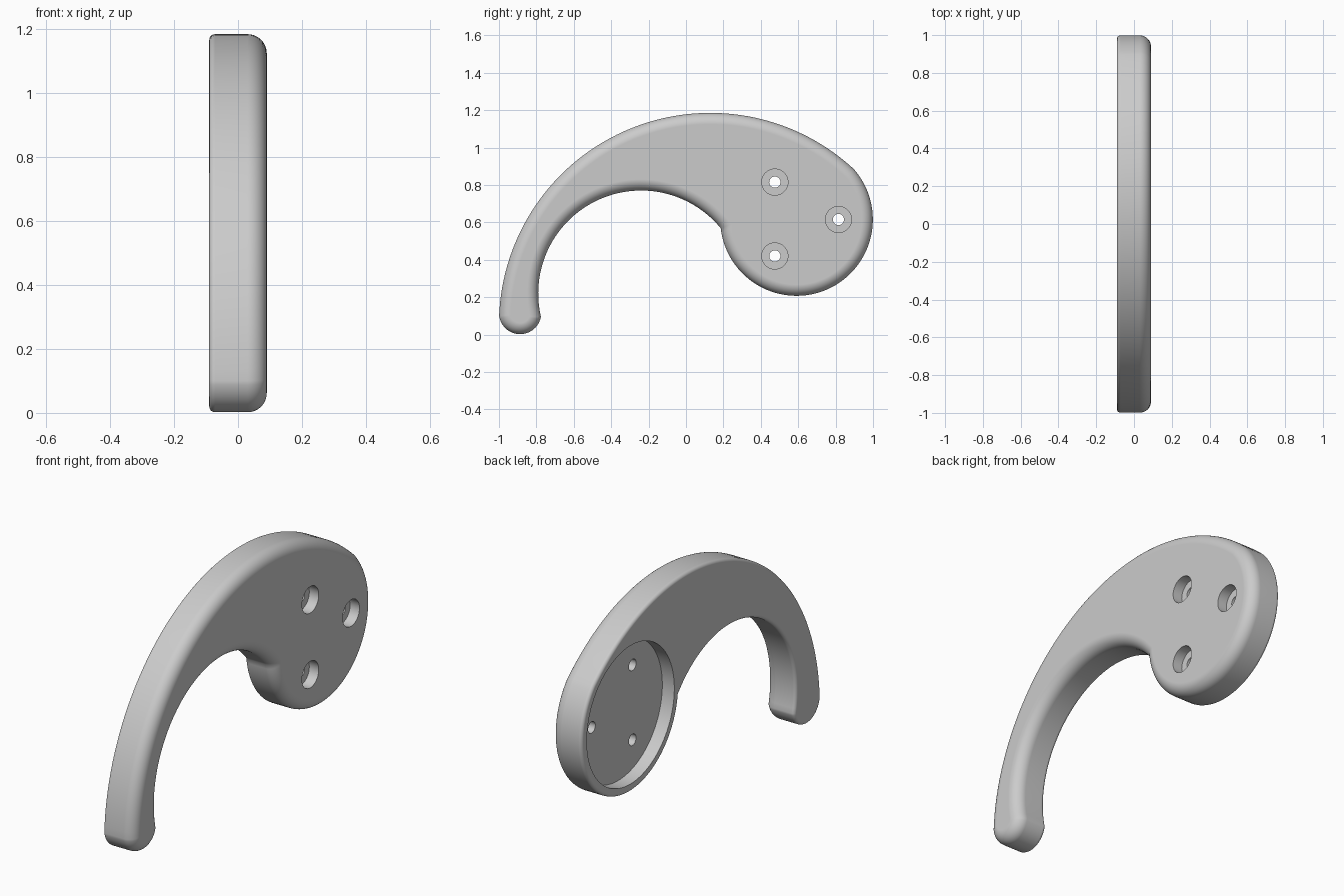
import bpy, bmesh, math
from mathutils import Vector, Matrix

if "Cube" in bpy.data.objects:
    bpy.data.objects.remove(bpy.data.objects["Cube"])

# Outline circles in the side plane: centre (y, z) and radius
OUTER = (Vector((0.13, 0.055)), 1.13)
DISC = (Vector((0.591, 0.615)), 0.408)
INNER = (Vector((-0.24, 0.22)), 0.55)
TIP = (Vector((-0.887, 0.115)), 0.113)
HALF = 0.09          # half thickness
FRONT_R, BACK_R = 0.06, 0.018   # edge roundings


def meet(c1, c2, side):
    """Crossing point of two circles, on the left (+1) or right (-1) of c1 to c2."""
    (p, r), (q, s) = c1, c2
    dist = (q - p).length
    u = (q - p) / dist
    a = (dist * dist + r * r - s * s) / (2 * dist)
    h = math.sqrt(max(0, r * r - a * a))
    return p + u * a + Vector((-u.y, u.x)) * h * side


def arc(circle, start, end, turn, n):
    """n points along an arc, leaving out the end point."""
    c, r = circle
    a0 = math.atan2(*(start - c).yx)
    a1 = math.atan2(*(end - c).yx)
    sweep = ((a1 - a0) * turn) % math.tau * turn
    return [c + r * Vector((math.cos(a0 + sweep * i / n), math.sin(a0 + sweep * i / n)))
            for i in range(n)]


def outline(d):
    """Hook outline moved inwards by d."""
    outer, disc, tip = [(c, r - d) for c, r in (OUTER, DISC, TIP)]
    inner = (INNER[0], INNER[1] + d)
    a, b = meet(outer, tip, 1), meet(outer, disc, -1)
    c, e = meet(disc, inner, -1), meet(tip, inner, -1)
    return (arc(outer, a, b, -1, 72) + arc(disc, b, c, -1, 64)
            + arc(inner, c, e, 1, 56) + arc(tip, e, a, -1, 24))


def rounding(radius, n):
    """(depth from face, inset) pairs from the side wall up to the face."""
    steps = [math.pi / 2 * i / n for i in range(n + 1)]
    return [(radius * (1 - math.sin(t)), radius * (1 - math.cos(t))) for t in steps]


def make_object(name, bm):
    bmesh.ops.recalc_face_normals(bm, faces=bm.faces)
    mesh = bpy.data.meshes.new(name)
    bm.to_mesh(mesh)
    bm.free()
    ob = bpy.data.objects.new(name, mesh)
    bpy.context.collection.objects.link(ob)
    return ob


def cutter(name, centre, radius, x0, x1, sides):
    """Cylinder along x between x0 and x1."""
    bm = bmesh.new()
    place = (Matrix.Translation(((x0 + x1) / 2, centre[0], centre[1]))
             @ Matrix.Rotation(math.pi / 2, 4, 'Y'))
    bmesh.ops.create_cone(bm, cap_ends=True, segments=sides, radius1=radius,
                          radius2=radius, depth=x1 - x0, matrix=place)
    ob = make_object(name, bm)
    ob.hide_render = True
    return ob


# Hook body: stacked outlines with rounded edges on both faces
layers = [(-HALF + x, d) for x, d in reversed(rounding(BACK_R, 5))]
layers += [(HALF - x, d) for x, d in rounding(FRONT_R, 9)]
bm = bmesh.new()
rings = [[bm.verts.new((x, p.x, p.y)) for p in outline(d)] for x, d in layers]
for low, high in zip(rings, rings[1:]):
    for i in range(len(low)):
        bm.faces.new((low[i - 1], low[i], high[i], high[i - 1]))
bm.faces.new(rings[0])
bm.faces.new(rings[-1])
hook = make_object("hook_body", bm)

# Round recess in the back, three counterbored screw holes
cutters = [cutter("back_recess_cutter", DISC[0], 0.365, -0.2, -0.02, 96)]
for centre in ((0.475, 0.815), (0.815, 0.615), (0.475, 0.42)):
    cutters.append(cutter("screw_head_cutter", centre, 0.07, 0.035, 0.2, 40))
    cutters.append(cutter("screw_hole_cutter", centre, 0.03, -0.15, 0.15, 28))
for c in cutters:
    mod = hook.modifiers.new(c.name, 'BOOLEAN')
    mod.operation, mod.solver, mod.object = 'DIFFERENCE', 'EXACT', c
bpy.context.view_layer.update()
graph = bpy.context.evaluated_depsgraph_get()
cut_mesh = bpy.data.meshes.new_from_object(hook.evaluated_get(graph))
hook.modifiers.clear()
hook.data = cut_mesh
for c in cutters:
    bpy.data.objects.remove(c)

# Plain grey colour
grey = bpy.data.materials.new("light_grey")
grey.use_nodes = True
colour = (0.6, 0.6, 0.6, 1)
grey.diffuse_color = colour
grey.node_tree.nodes["Principled BSDF"].inputs["Base Color"].default_value = colour
hook.data.materials.clear()
hook.data.materials.append(grey)

# Smooth shading with crisp hole edges
bpy.ops.object.select_all(action='DESELECT')
hook.select_set(True)
bpy.context.view_layer.objects.active = hook
bpy.ops.object.shade_smooth_by_angle(angle=math.radians(35))
weighted = hook.modifiers.new("flat_faces", 'WEIGHTED_NORMAL')
weighted.keep_sharp = True
